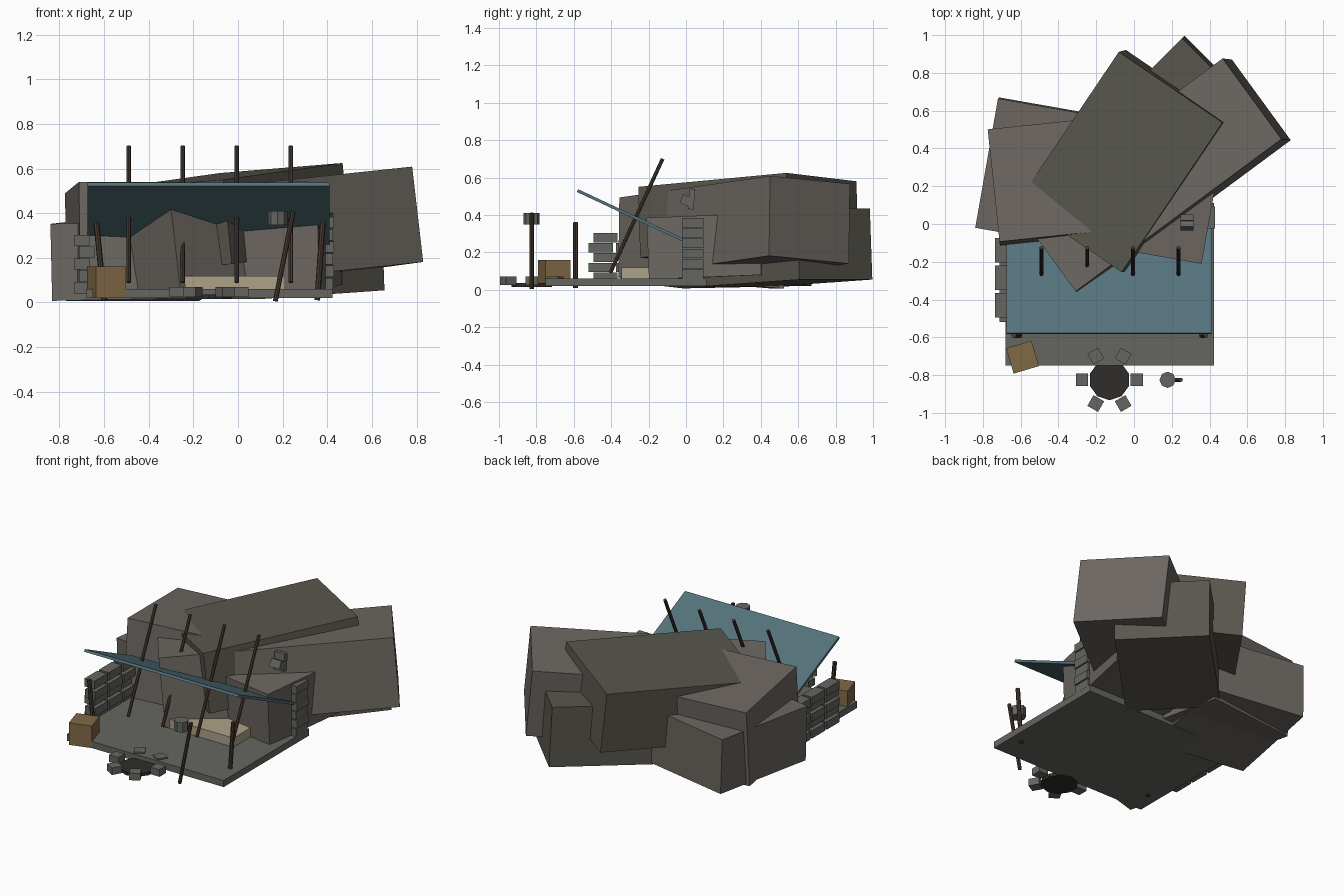
import bpy
from math import radians, cos, sin, pi
from mathutils import Vector, Matrix

if "Cube" in bpy.data.objects:
    bpy.data.objects.remove(bpy.data.objects["Cube"])


def material(name, rgb):
    m = bpy.data.materials.new(name)
    m.diffuse_color = (*rgb, 1)
    m.use_nodes = True
    m.node_tree.nodes["Principled BSDF"].inputs["Base Color"].default_value = m.diffuse_color
    return m


ROCK = material("rock", (0.15, 0.135, 0.12))
DARK_ROCK = material("dark_rock", (0.10, 0.095, 0.075))
STONE = material("stone", (0.13, 0.13, 0.12))
WOOD = material("wood", (0.07, 0.045, 0.03))
CRATE = material("crate_wood", (0.22, 0.14, 0.06))
CLOTH = material("tarp_cloth", (0.09, 0.17, 0.20))
BED = material("bedding", (0.42, 0.36, 0.25))
ASH = material("ash", (0.03, 0.027, 0.025))


def box(name, loc, size, mat, rot=(0, 0, 0)):
    bpy.ops.mesh.primitive_cube_add(size=1, location=loc, rotation=[radians(a) for a in rot])
    o = bpy.context.object
    o.name = name
    o.scale = size
    o.data.materials.append(mat)
    return o


def rock(name, top, size, yaw, slope_u, slope_v, mat):
    """Tilted boulder given by the centre of its top face and the slopes of that face."""
    a = radians(yaw)
    u = Vector((cos(a), sin(a), slope_u)).normalized()
    v = Vector((-sin(a), cos(a), slope_v))
    v = (v - u * v.dot(u)).normalized()
    n = u.cross(v)
    o = box(name, (0, 0, 0), size, mat)
    turn = Matrix((u, v, n)).transposed()
    o.rotation_euler = turn.to_euler()
    o.location = Vector(top) - n * size[2] / 2
    return o


def cylinder(name, p, q, r, mat, sides=8):
    p, q = Vector(p), Vector(q)
    d = q - p
    bpy.ops.mesh.primitive_cylinder_add(vertices=sides, radius=r, depth=d.length, location=(p + q) / 2)
    o = bpy.context.object
    o.name = name
    o.rotation_euler = d.to_track_quat('Z', 'Y').to_euler()
    o.data.materials.append(mat)
    return o


# Floor and bedding
box("floor_slab", (-0.128, -0.32, 0.04), (1.105, 0.86, 0.042), STONE)
box("bed", (-0.02, -0.225, 0.088), (0.46, 0.24, 0.062), BED)

# Boulders
rock("roof_boulder", (-0.073, 0.328, 0.565), (0.958, 0.666, 0.38), 56, 0.078, -0.068, DARK_ROCK)
rock("long_boulder", (0.08, 0.26, 0.53), (1.36, 0.53, 0.43), 36.5, 0.085, -0.08, ROCK)
rock("left_boulder", (-0.445, 0.235, 0.515), (0.6, 0.6, 0.485), 6, 0.0, -0.085, ROCK)
rock("low_left_boulder", (-0.485, 0.27, 0.365), (0.6, 0.695, 0.345), -10, 0.02, 0.02, ROCK)
rock("right_boulder", (0.14, 0.137, 0.397), (0.55, 0.61, 0.33), -10, 0.0, 0.04, ROCK)
rock("back_boulder", (0.18, 0.52, 0.415), (0.76, 0.55, 0.38), 45, 0.05, 0.0, DARK_ROCK)

# Tarp with its two front posts and four leaning poles
a, b = Vector((0, -0.58, 0.53)), Vector((0, 0.05, 0.235))
mid = (a + b) / 2
pitch = (b - a).to_2d().y
tarp = box("tarp", (-0.132, mid.y, mid.z), (1.085, (b - a).length, 0.016), CLOTH, (-25.1, 0, 0))
for i, (foot, head) in enumerate(((-0.6, -0.635), (0.355, 0.38))):
    cylinder(f"tarp_post_{i}", (foot, -0.59, 0.01), (head, -0.59, 0.36), 0.013, WOOD)
for i in range(4):
    x = -0.49 + 0.242 * i
    cylinder(f"leaning_pole_{i}", (x, -0.405, 0.09), (x, -0.125, 0.70), 0.01, WOOD)

# Dry stone walls on both sides
for layer in range(5):
    z = 0.066 + 0.053 * layer
    odd = layer % 2
    for k in range(3):
        box(f"left_wall_stone_{layer}_{k}", (-0.70 + 0.022 * odd, -0.43 + 0.145 * k - 0.025 * odd, z),
            (0.07, 0.13, 0.05), STONE)
for layer in range(6):
    box(f"right_wall_stone_{layer}", (0.39 + 0.005 * (layer % 2), 0.035, 0.085 + 0.0545 * layer),
        (0.07, 0.115, 0.05), STONE)
box("loose_stone", (0.28, 0.005, 0.475), (0.07, 0.065, 0.05), STONE, (-25, 0, 0))
box("loose_stone_upper", (0.28, 0.03, 0.485), (0.07, 0.03, 0.11), STONE, (-5, 0, 0))

# Crate
box("crate", (-0.59, -0.705, 0.09), (0.14, 0.14, 0.14), CRATE, (0, 0, 16.5))

# Fire pit
cylinder("fire_bed", (-0.13, -0.825, 0.015), (-0.13, -0.825, 0.035), 0.108, ASH, 10)
for i in range(6):
    t = i * pi / 3
    box(f"fire_stone_{i}", (-0.13 + 0.145 * cos(t), -0.825 + 0.145 * sin(t), 0.047),
        (0.065, 0.065, 0.045), STONE, (0, 0, 60 * i))

# Hanging pot on a stake
cylinder("pot_stake", (0.167, -0.825, 0.005), (0.248, -0.825, 0.41), 0.011, WOOD)
cylinder("pot", (0.178, -0.825, 0.348), (0.178, -0.825, 0.41), 0.043, STONE)
